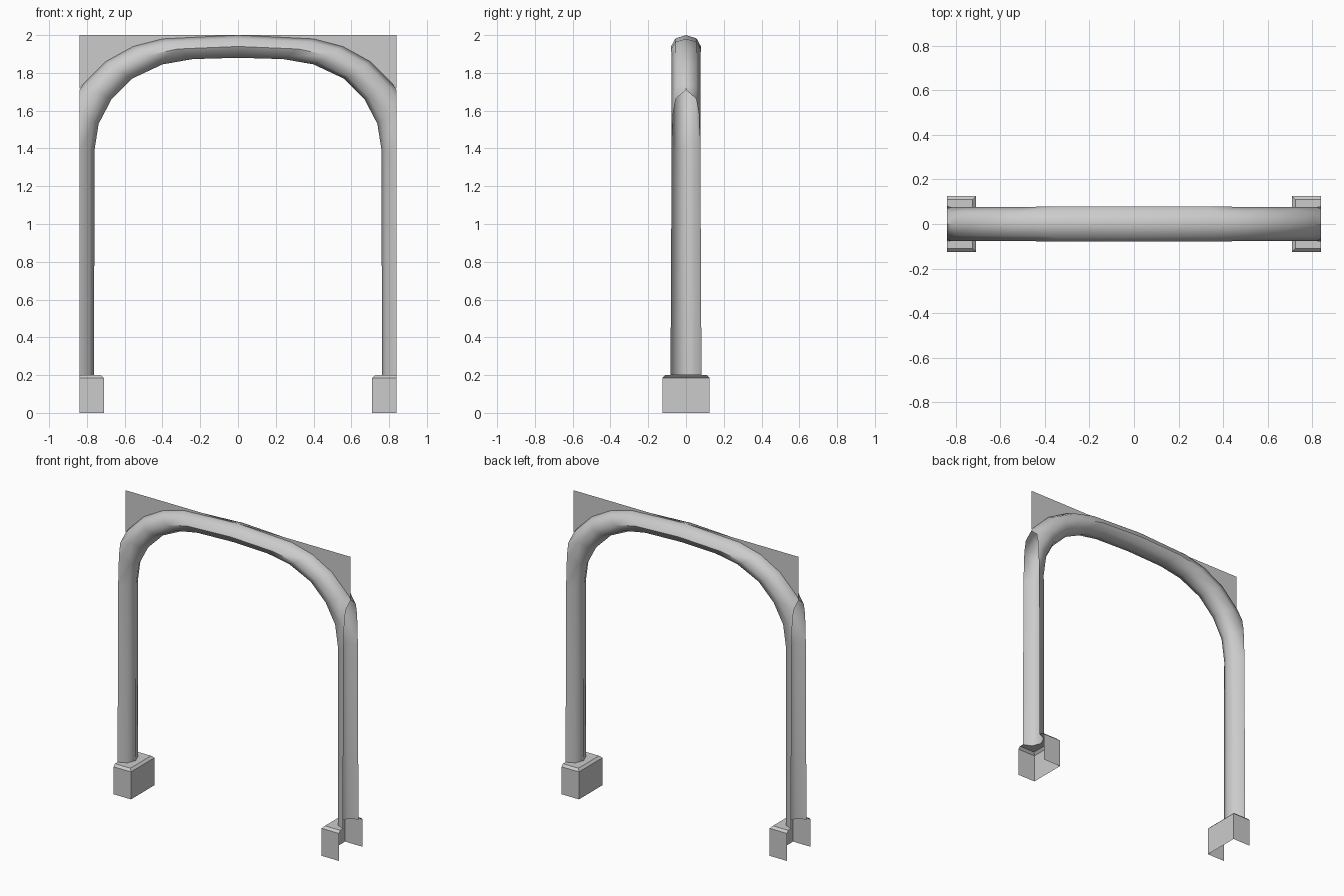
import bpy, bmesh, math
from mathutils import Vector

if "Cube" in bpy.data.objects:
    bpy.data.objects.remove(bpy.data.objects["Cube"])

EDGE = 0.84  # outer side plane where the tube and feet are cut open

# Half of the arch: inner (x, z), outer (x, z), half width in y
HALF = [
    ((0.762, 0.20), (0.918, 0.20), 0.082),
    ((0.760, 1.39), (0.920, 1.39), 0.076),
    ((0.738, 1.53), (0.900, 1.62), 0.076),
    ((0.670, 1.66), (0.820, 1.74), 0.076),
    ((0.560, 1.77), (0.700, 1.86), 0.076),
    ((0.400, 1.845), (0.555, 1.94), 0.077),
    ((0.240, 1.873), (0.400, 1.98), 0.079),
    ((0.000, 1.88), (0.000, 2.00), 0.079),
]


def finish(name, bm, smooth=None):
    bmesh.ops.recalc_face_normals(bm, faces=bm.faces)
    mesh = bpy.data.meshes.new(name)
    bm.to_mesh(mesh)
    bm.free()
    obj = bpy.data.objects.new(name, mesh)
    bpy.context.collection.objects.link(obj)
    if smooth:
        bpy.ops.object.select_all(action='DESELECT')
        bpy.context.view_layer.objects.active = obj
        obj.select_set(True)
        bpy.ops.object.shade_smooth_by_angle(angle=math.radians(smooth))
    return obj


def loft(bm, rows, closed=False):
    rings = [[bm.verts.new(p) for p in row] for row in rows]
    n = len(rows[0])
    for a, b in zip(rings, rings[1:]):
        for i in range(n if closed else n - 1):
            j = (i + 1) % n
            bm.faces.new((a[i], a[j], b[j], b[i]))


def section(sign, inner, outer, width):
    # eight-sided ring, first point on the outer ridge
    i = Vector((sign * inner[0], 0, inner[1]))
    o = Vector((sign * outer[0], 0, outer[1]))
    mid, arm = (i + o) / 2, (o - i) / 2
    return [mid + arm * math.cos(k * math.pi / 4)
            + Vector((0, width * math.sin(k * math.pi / 4), 0)) for k in range(8)]


# Arch tube, trimmed flush so the legs become open half tubes
bm = bmesh.new()
rows = [section(-1, *s) for s in HALF] + [section(1, *s) for s in reversed(HALF[:-1])]
loft(bm, rows, closed=True)
for s in (-1, 1):
    bmesh.ops.bisect_plane(bm, geom=bm.verts[:] + bm.edges[:] + bm.faces[:],
                           plane_co=(s * EDGE, 0, 0), plane_no=(s, 0, 0),
                           clear_outer=True)
finish("arch_tube", bm, 50)


def u_path(s, x, y, z):
    return [(s * EDGE, -y, z), (s * x, -y, z), (s * x, 0, z), (s * x, y, z), (s * EDGE, y, z)]


for side, s in (("left", -1), ("right", 1)):
    # Thin corner panel between the arch and its square corner
    bm = bmesh.new()
    curve = [(EDGE, 1.715)] + [h[1] for h in HALF[3:]]
    corner = bm.verts.new((s * EDGE, 0, 2))
    pts = [bm.verts.new((s * x, 0, z)) for x, z in curve]
    for a, b in zip(pts, pts[1:]):
        bm.faces.new((corner, a, b))
    finish(side + "_corner_panel", bm)

    # Foot: open shell with a chamfered top around the leg
    bm = bmesh.new()
    leg = [(s * (EDGE - 0.078 * math.sin(k * math.pi / 4)),
            -0.082 * math.cos(k * math.pi / 4), 0.2) for k in range(5)]
    loft(bm, [u_path(s, 0.71, 0.125, 0), u_path(s, 0.71, 0.125, 0.185),
              u_path(s, 0.725, 0.11, 0.2), leg])
    finish(side + "_foot", bm)
